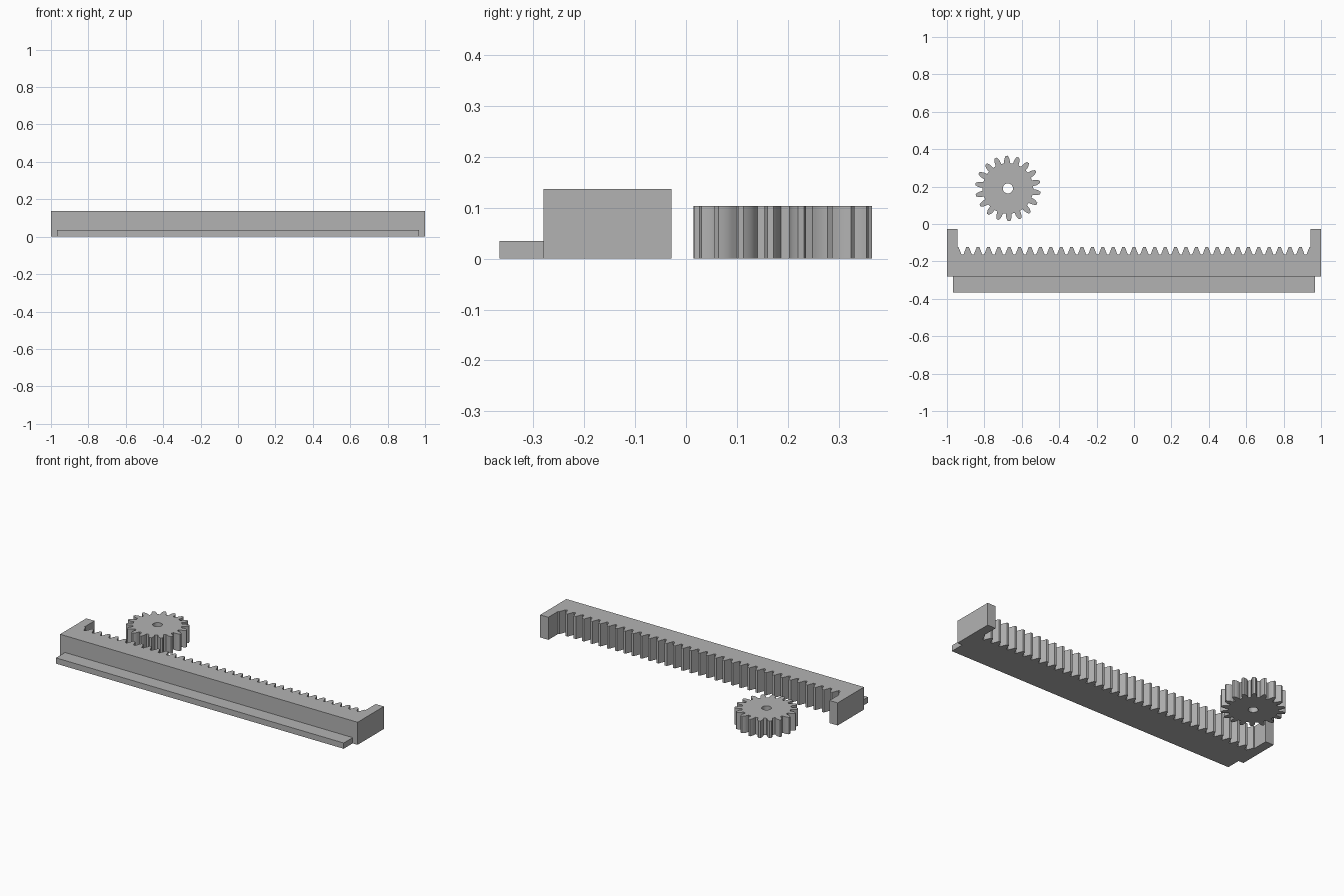
import bpy, bmesh, math

if "Cube" in bpy.data.objects:
    bpy.data.objects.remove(bpy.data.objects["Cube"])

grey = bpy.data.materials.new("plain grey")
grey.diffuse_color = (0.45, 0.45, 0.45, 1)
grey.use_nodes = True
grey.node_tree.nodes["Principled BSDF"].inputs["Base Color"].default_value = grey.diffuse_color

MODULE = 0.0175
PRESSURE = math.radians(20)


def prism(name, outline, height, hole=None):
    """Extrude a flat outline (and optional hole) upward from z = 0."""
    bm = bmesh.new()
    for loop in [outline] + ([hole] if hole else []):
        vs = [bm.verts.new((x, y, 0)) for x, y in loop]
        for a, b in zip(vs, vs[1:] + vs[:1]):
            bm.edges.new((a, b))
    bmesh.ops.triangle_fill(bm, edges=bm.edges[:], use_beauty=True)
    ext = bmesh.ops.extrude_face_region(bm, geom=bm.faces[:], use_keep_orig=True)
    for v in ext["geom"]:
        if isinstance(v, bmesh.types.BMVert):
            v.co.z = height
    bmesh.ops.recalc_face_normals(bm, faces=bm.faces[:])
    bmesh.ops.dissolve_limit(bm, angle_limit=0.001, verts=bm.verts[:], edges=bm.edges[:])
    mesh = bpy.data.meshes.new(name)
    bm.to_mesh(mesh)
    bm.free()
    mesh.materials.append(grey)
    obj = bpy.data.objects.new(name, mesh)
    bpy.context.collection.objects.link(obj)
    return obj


# Toothed rack with a raised stop at each end
TIP, ROOT, INNER, TEETH = -0.123, -0.163, 0.945, 34
pitch = 2 * INNER / TEETH
tip_half, root_half = 0.0070, 0.0055
rack = [(-1, -0.28), (1, -0.28), (1, -0.028), (INNER, -0.028)]
for i in range(TEETH):
    x = INNER - i * pitch
    rack += [(x, TIP)] if i == 0 else []
    rack += [(x - tip_half, TIP), (x - pitch / 2 + root_half, ROOT),
             (x - pitch / 2 - root_half, ROOT), (x - pitch + tip_half, TIP)]
rack += [(-INNER, TIP), (-INNER, -0.028), (-1, -0.028)]
prism("rack", rack, 0.137)

# Low guide rail along the front of the rack
prism("guide_rail", [(-0.967, -0.366), (0.967, -0.366), (0.967, -0.28), (-0.967, -0.28)], 0.035)

# Pinion with involute teeth and a round bore
N, CX, CY = 18, -0.674, 0.19
r_pitch = MODULE * N / 2
r_base, r_tip, r_root = r_pitch * math.cos(PRESSURE), 0.175, 0.1356
inv = lambda a: math.tan(a) - a
flank = []                                   # (radius, half angle) from root to tip
base_half = math.pi / (2 * N) + inv(PRESSURE)
flank.append((r_root, base_half + 0.012))
for k in range(6):
    r = r_base + (r_tip - r_base) * k / 5
    flank.append((r, base_half - inv(math.acos(min(1, r_base / r)))))
gear = []
for t in range(N):
    mid = math.radians(92) + t * 2 * math.pi / N
    tooth = [(r, mid - h) for r, h in flank] + [(r, mid + h) for r, h in reversed(flank)]
    gear += [(CX + r * math.cos(a), CY + r * math.sin(a)) for r, a in tooth]
bore = [(CX + 0.027 * math.cos(a), CY + 0.027 * math.sin(a))
        for a in (i * math.pi / 16 for i in range(32))]
pinion = prism("pinion", gear, 0.103, bore)

# Smooth only the gently curved tooth flanks and bore
bpy.context.view_layer.objects.active = pinion
pinion.select_set(True)
bpy.ops.object.shade_smooth_by_angle(angle=math.radians(25))
